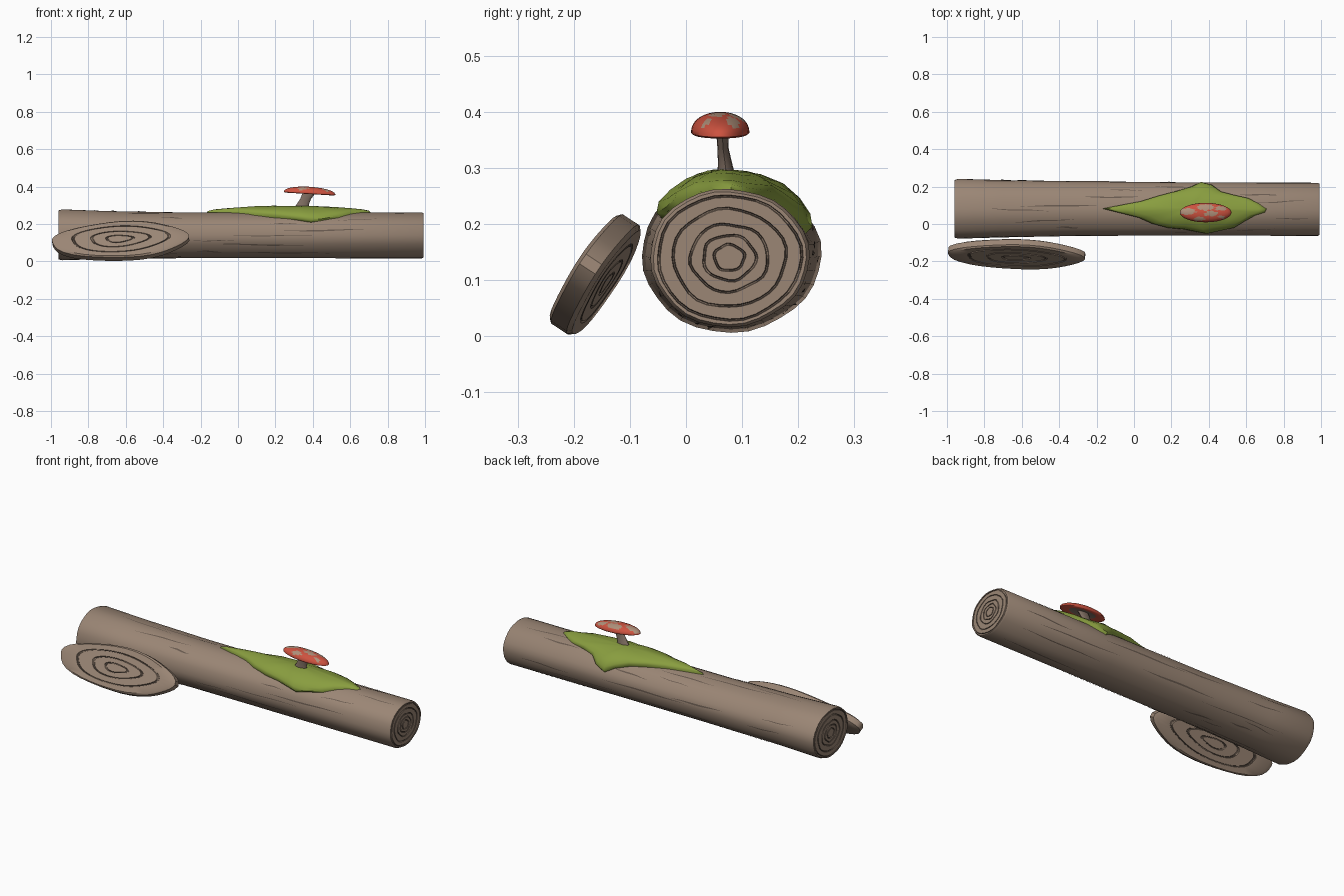
import bpy, bmesh, math, random
from mathutils import Vector

random.seed(4)
cube = bpy.data.objects.get("Cube")
if cube:
    bpy.data.objects.remove(cube, do_unlink=True)


def material(name, r, g, b):
    m = bpy.data.materials.new(name)
    m.use_nodes = True
    m.diffuse_color = (r, g, b, 1)
    bsdf = m.node_tree.nodes["Principled BSDF"]
    bsdf.inputs["Base Color"].default_value = (r, g, b, 1)
    bsdf.inputs["Roughness"].default_value = 0.9
    return m


WOOD = material("wood brown", 0.325, 0.237, 0.177)
GROOVE = material("groove brown", 0.14, 0.102, 0.078)
MOSS = material("moss green", 0.25, 0.34, 0.05)
RED = material("mushroom red", 0.61, 0.085, 0.05)
SPOT = material("mushroom spot", 0.43, 0.28, 0.195)
STEM = material("stem brown", 0.22, 0.16, 0.125)


def finish(bm, name, mats, angle=35, fix=True):
    if fix:
        bmesh.ops.recalc_face_normals(bm, faces=bm.faces)
    me = bpy.data.meshes.new(name)
    bm.to_mesh(me)
    bm.free()
    for m in mats:
        me.materials.append(m)
    ob = bpy.data.objects.new(name, me)
    bpy.context.collection.objects.link(ob)
    bpy.ops.object.select_all(action="DESELECT")
    ob.select_set(True)
    bpy.context.view_layer.objects.active = ob
    bpy.ops.object.shade_smooth_by_angle(angle=math.radians(angle))


def skin(name, loops, mats, rule=lambda band, j: 0, angle=35):
    """Closed solid through a stack of equal-sized loops; rule picks each face's material."""
    bm = bmesh.new()
    rows = [[bm.verts.new(p) for p in loop] for loop in loops]
    n = len(rows[0])
    for i in range(len(rows) - 1):
        for j in range(n):
            k = (j + 1) % n
            f = bm.faces.new((rows[i][j], rows[i][k], rows[i + 1][k], rows[i + 1][j]))
            f.material_index = rule(i, j)
    bm.faces.new(rows[0])
    bm.faces.new(rows[-1])
    finish(bm, name, mats, angle)


def turns(n):
    return [math.tau * j / n for j in range(n)]


# ---- Log: stations are x, centre y, centre z, radius y, radius z
STATIONS = [(-0.94, 0.08, 0.143, 0.16, 0.136), (-0.7, 0.08, 0.142, 0.153, 0.128),
            (-0.3, 0.081, 0.14, 0.146, 0.122), (0.3, 0.079, 0.14, 0.142, 0.122),
            (0.983, 0.077, 0.14, 0.142, 0.123)]


def section(x):
    x = min(max(x, STATIONS[0][0]), STATIONS[-1][0])
    for a, b in zip(STATIONS, STATIONS[1:]):
        if x <= b[0]:
            t = (x - a[0]) / (b[0] - a[0])
            return [p + (q - p) * t for p, q in zip(a[1:], b[1:])]


def log_point(x, ang, off=0.0, scale=1.0):
    cy, cz, ry, rz = section(x)
    w = scale * (1 + 0.012 * math.sin(3 * ang + 1) + 0.008 * math.sin(8 * ang))
    return Vector((x, cy + (ry * w + off) * math.cos(ang), cz + (rz * w + off) * math.sin(ang)))


def ring_profile(grooves, width, edge):
    """Fraction of the radius and depth, with every groove a sunken band."""
    rings = []
    for g in grooves:
        rings += [(g, 0), (g + width * 0.3, 0.004), (g + width * 0.75, 0.004), (g + width, 0)]
    return rings + [(edge, 0)]


def in_groove(rings, band):
    return band < len(rings) - 1 and band % 4 < 3


RINGS = ring_profile((0.17, 0.31, 0.47, 0.69, 0.88), 0.036, 0.96)
SIDES = 32


def log_end(x, inward):
    loops = []
    for i, (f, depth) in enumerate(RINGS):
        loops.append([log_point(x, a, 0, f * (1 + 0.06 * math.sin(5 * a + i // 4 * 2) * (1 - f)))
                      + Vector((inward * depth, 0, 0)) for a in turns(SIDES)])
    return loops


stack = log_end(-0.96, 1)
stack += [[log_point(s[0], a) for a in turns(SIDES)] for s in STATIONS]
stack += log_end(0.992, -1)[::-1]
log_last = len(stack) - 2


def log_rule(band, j):
    b = min(band, log_last - band)
    return int(in_groove(RINGS, b) and math.sin(j * 0.5 + b // 4 * 2.2) > -0.75)


skin("log", stack, [WOOD, GROOVE], log_rule)

# ---- Bark cracks: thin tapering slivers that follow the trunk
bm = bmesh.new()
for c in range(38):
    ang = math.tau * (c * 0.618 % 1)
    length = random.uniform(0.12, 0.55)
    start = random.uniform(-0.93, 0.97 - length)
    width, drift = random.uniform(0.014, 0.032), random.uniform(-0.12, 0.12)
    prev = None
    for s in range(9):
        t = s / 8
        mid = ang + drift * t + 0.012 * math.sin(9 * t + c)
        half = width * (0.06 + math.sin(math.pi * t))
        x = start + length * t
        pair = [bm.verts.new(log_point(x, mid + d, 0.002)) for d in (-half, half)]
        if prev:
            bm.faces.new((prev[0], pair[0], pair[1], prev[1]))
        prev = pair
finish(bm, "bark_cracks", [GROOVE], fix=False)

# ---- Leaning cut slice with broken rings on both faces
CENTRE = Vector((-0.635, -0.161, 0.108))
ALONG = Vector((0.365, -0.022, 0.0))
LEAN = Vector((0.012, 0.064, 0.098))
OUT = ALONG.cross(LEAN).normalized()


def slice_loop(f, off, phase=0.0):
    pts = []
    for a in turns(36):
        w = f * (1 + 0.025 * math.sin(5 * a + 1) * f + 0.12 * math.sin(3 * a + phase) * (1 - f))
        taper = 0.2 if math.cos(a) < 0 else 0.0
        v = math.sin(a + 0.12) * abs(math.sin(a + 0.12)) ** taper
        pts.append(CENTRE + ALONG * math.cos(a) * w + LEAN * v * w + OUT * off)
    return pts


SLICE = ring_profile((0.17, 0.4, 0.68), 0.042, 0.94)
HALF = 0.024
stack = [slice_loop(f, d - HALF, 1) for f, d in SLICE]
stack += [slice_loop(1, -HALF * 0.7), slice_loop(1, HALF * 0.7)]
stack += [slice_loop(f, HALF - d, 1) for f, d in SLICE[::-1]]
slice_last = len(stack) - 2


def slice_rule(band, j):
    b = min(band, slice_last - band)
    return int(in_groove(SLICE, b) and math.sin(j * 0.52 + b // 4 * 2) > -0.3)


skin("cut_slice", stack, [WOOD, GROOVE], slice_rule)

# ---- Moss blanket: outline in x, y draped over the trunk
OUTLINE = [(-0.17, 0.082), (-0.08, 0.06), (0.02, 0.036), (0.09, 0.008), (0.18, -0.012),
           (0.27, -0.022), (0.34, -0.033), (0.39, -0.04), (0.46, -0.03), (0.54, -0.014),
           (0.6, 0.02), (0.65, 0.046), (0.7, 0.062), (0.71, 0.08), (0.67, 0.11),
           (0.62, 0.135), (0.54, 0.15), (0.47, 0.168), (0.42, 0.2), (0.36, 0.212),
           (0.31, 0.195), (0.23, 0.17), (0.13, 0.146), (0.03, 0.12), (-0.08, 0.1)]


def drape(x, y, off):
    cy, cz, ry, rz = section(x)
    thin = 1 - 0.45 * ((x - 0.25) / 0.45) ** 2
    return log_point(x, math.acos(max(-1, min(1, (y - cy) / ry))), off * thin)


moss = []
for f, off in ((0.03, 0.036), (0.3, 0.036), (0.55, 0.034), (0.75, 0.03),
               (0.9, 0.025), (0.98, 0.014), (1.0, -0.004)):
    moss.append([drape(0.3 + (x - 0.3) * f, 0.085 + (y - 0.085) * f,
                       off + 0.003 * f * math.sin(i * 2.1)) for i, (x, y) in enumerate(OUTLINE)])
skin("moss", moss, [MOSS], angle=50)


# ---- Mushroom: bent stem and stretched, slightly tipped cap
def oval(cx, cy, z, rx, ry, n, tilt=0.0):
    return [Vector((cx + rx * math.cos(a), cy + ry * math.sin(a), z - tilt * rx * math.cos(a)))
            for a in turns(n)]


skin("mushroom_stem", [oval(*p, 12) for p in (
    (0.338, 0.072, 0.275, 0.044, 0.019), (0.346, 0.07, 0.305, 0.033, 0.013),
    (0.362, 0.066, 0.335, 0.029, 0.01), (0.385, 0.064, 0.375, 0.036, 0.011))], [STEM], angle=60)

CAP = [(0.2, 0.368), (0.6, 0.365), (0.93, 0.36), (1.0, 0.363), (0.99, 0.37), (0.94, 0.377),
       (0.86, 0.383), (0.75, 0.388), (0.62, 0.392), (0.48, 0.395), (0.33, 0.397),
       (0.18, 0.398), (0.05, 0.399)]
SPOTS = [(-0.72, 0.1, 0.34), (0.0, 0.55, 0.32), (0.2, -0.1, 0.27), (0.6, 0.42, 0.22),
         (-0.25, -0.65, 0.22), (0.6, -0.45, 0.16)]
CAP_SIDES = 40


def cap_rule(band, j):
    if band == 0:
        return 2
    r = (CAP[band][0] + CAP[band + 1][0]) / 2
    a = math.tau * (j + 0.5) / CAP_SIDES
    u, v = r * math.cos(a), r * math.sin(a)
    return int(band > 3 and any(math.hypot(u - p, v - q) < s for p, q, s in SPOTS))


skin("mushroom_cap", [oval(0.383, 0.061, z, 0.138 * r, 0.052 * r, CAP_SIDES, 0.06) for r, z in CAP],
     [RED, SPOT, STEM], cap_rule, angle=60)
